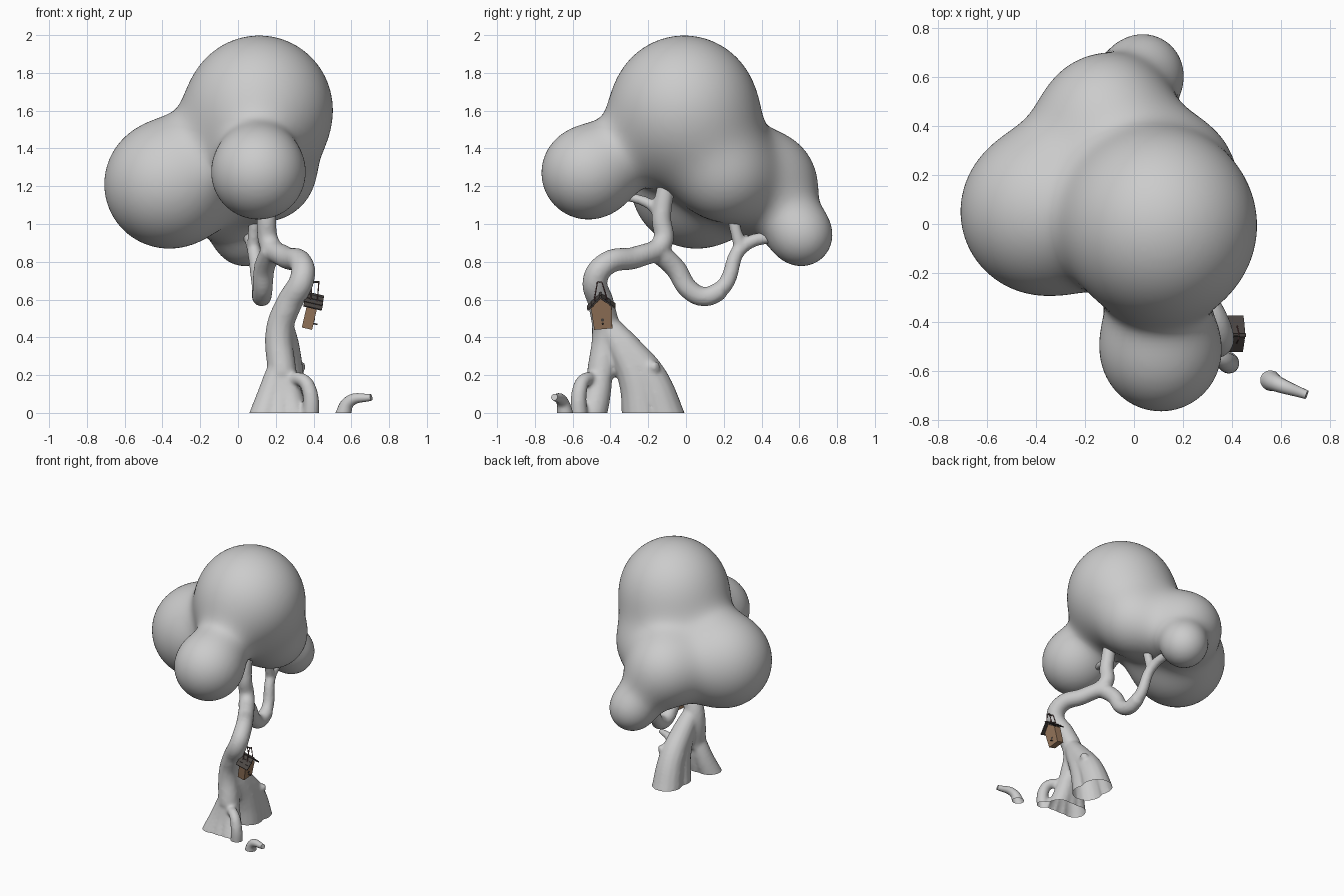
import bpy, bmesh, math
from mathutils import Vector, Matrix

if "Cube" in bpy.data.objects:
    bpy.data.objects.remove(bpy.data.objects["Cube"])


def select(objs):
    bpy.ops.object.select_all(action='DESELECT')
    for o in objs:
        o.select_set(True)
    bpy.context.view_layer.objects.active = objs[0]


def mat(name, rgb):
    m = bpy.data.materials.new(name)
    m.diffuse_color = (*rgb, 1)
    m.use_nodes = True
    m.node_tree.nodes["Principled BSDF"].inputs["Base Color"].default_value = m.diffuse_color
    return m


def mesh_object(name, bm, material=None):
    bmesh.ops.recalc_face_normals(bm, faces=bm.faces)
    me = bpy.data.meshes.new(name)
    bm.to_mesh(me)
    bm.free()
    o = bpy.data.objects.new(name, me)
    bpy.context.collection.objects.link(o)
    if material:
        me.materials.append(material)
    return o


def tube(name, r0, r1, *points):
    """Smooth limb through the points, radius going from r0 to r1."""
    cu = bpy.data.curves.new(name, 'CURVE')
    cu.dimensions = '3D'
    cu.bevel_depth = 1
    cu.bevel_resolution = 5
    cu.use_fill_caps = True
    s = cu.splines.new('BEZIER')
    s.bezier_points.add(len(points) - 1)
    for i, (p, co) in enumerate(zip(s.bezier_points, points)):
        p.co = co
        p.radius = r0 + (r1 - r0) * i / (len(points) - 1)
        p.handle_left_type = p.handle_right_type = 'AUTO'
    o = bpy.data.objects.new(name, cu)
    bpy.context.collection.objects.link(o)
    select([o])
    bpy.ops.object.convert(target='MESH')
    return bpy.context.view_layer.objects.active


def remesh(o, size, smooth):
    m = o.modifiers.new('fuse', 'REMESH')
    m.mode = 'VOXEL'
    m.voxel_size = size
    s = o.modifiers.new('soften', 'SMOOTH')
    s.iterations = smooth
    select([o])
    bpy.ops.object.convert(target='MESH')


# foliage: fused spheres pulled onto a smoothly blended surface
blobs = [(Vector((x, y, z)), r) for x, y, z, r in (
    (.112, -.01, 1.61, .387), (-.37, .05, 1.21, .337), (.11, -.52, 1.27, .244),
    (-.12, .43, 1.22, .253), (.04, .615, .935, .152), (.17, .2, 1.26, .22))]
bm = bmesh.new()
for c, r in blobs:
    bmesh.ops.create_icosphere(bm, subdivisions=4, radius=r + .03, matrix=Matrix.Translation(c))
foliage = mesh_object('foliage', bm)
remesh(foliage, .025, 8)
K = .085
for v in foliage.data.vertices:
    p = v.co.copy()
    for _ in range(8):
        total, grad = 0, Vector()
        for c, r in blobs:
            d = p - c
            w = math.exp((r - d.length) / K)
            total += w
            grad += d.normalized() * w
        grad /= total
        f = -K * math.log(total)
        p -= grad * max(-.03, min(.03, f / max(grad.length_squared, .3)))
    v.co = p
select([foliage])
bpy.ops.object.shade_smooth()

# trunk: bent stem and rising limb
limbs = [
    tube('stem', .077, .048, (.235, -.45, .2), (.22, -.425, .44), (.27, -.45, .58), (.34, -.48, .71),
         (.335, -.42, .79), (.25, -.26, .825), (.165, -.125, .9), (.15, -.13, 1.04), (.14, -.08, 1.3)),
    # sagging branch to the rear, its fork and a twig
    tube('sag', .058, .05, (.18, -.16, .86), (.14, -.06, .77), (.13, .02, .65), (.125, .1, .615), (.12, .19, .65)),
    tube('rise', .05, .03, (.125, .12, .615), (.115, .2, .67), (.08, .3, .88), (.04, .56, .94)),
    tube('fork', .034, .03, (.08, .29, .86), (.09, .23, 1.1)),
    tube('twig', .036, .022, (.14, -.12, 1.04), (.12, -.2, 1.11), (.08, -.34, 1.15)),
    # stub and looping root
    tube('stub', .055, .024, (.28, -.22, .24), (.345, -.15, .245)),
    tube('loop_root', .032, .046, (.24, -.46, .17), (.345, -.54, .172), (.38, -.565, .11), (.385, -.565, -.04)),
]
# flared toes of the front leg, ridges of the rear leg
for x in (.13, .22, .3):
    limbs.append(tube('toe', .055, .085, (.235, -.445, .3), (x / 2 + .115, -.465, .12), (x, -.51, -.05)))
for d in (0, .1):
    limbs.append(tube('rear_leg', .062, .112, (.235, -.41, .46), (.25, -.34 + d * .3, .34),
                      (.255, -.265 + d * .75, .18), (.245, -.225 + d * 1.2, -.05)))
select(limbs)
bpy.ops.object.join()
trunk = limbs[0]
trunk.name = 'trunk'
remesh(trunk, .011, 8)

# stray root tip
root_tip = tube('root_tip', .046, .018, (.55, -.635, -.03), (.59, -.655, .06), (.705, -.697, .083))

# cut both open at the ground
for o in (trunk, root_tip):
    bm = bmesh.new()
    bm.from_mesh(o.data)
    bmesh.ops.bisect_plane(bm, geom=bm.verts[:] + bm.edges[:] + bm.faces[:], plane_co=(0, 0, 0),
                           plane_no=(0, 0, 1), clear_inner=True)
    bm.to_mesh(o.data)
    bm.free()
    select([o])
    bpy.ops.object.shade_smooth_by_angle(angle=math.radians(50))

# birdhouse, built along its own axes and then tilted
wood = mat('wood', (.32, .19, .11))
dark = mat('dark_wood', (.07, .06, .055))
iron = mat('iron', (.2, .1, .1))
tilt = Matrix.Translation((.366, -.438, .45)) @ Matrix.Rotation(math.radians(13), 4, 'Y') \
    @ Matrix.Rotation(math.radians(5), 4, 'X')


def box(name, size, at, material, rot=0):
    bm = bmesh.new()
    bmesh.ops.create_cube(bm, size=1, matrix=tilt @ Matrix.Translation(at)
                          @ Matrix.Rotation(rot, 4, 'X') @ Matrix.Diagonal((*size, 1)))
    return mesh_object(name, bm, material)


def peg(name, radius, a, b, material):
    a, b = Vector(a), Vector(b)
    d = b - a
    bm = bmesh.new()
    bmesh.ops.create_cone(bm, cap_ends=True, segments=10, radius1=radius, radius2=radius, depth=d.length,
                          matrix=Matrix.Translation((a + b) / 2) @ d.to_track_quat('Z', 'Y').to_matrix().to_4x4())
    return mesh_object(name, bm, material)


# gabled body
bm = bmesh.new()
profile = [(-.048, 0), (.048, 0), (.055, .12), (0, .165), (-.055, .12)]
ends = [[bm.verts.new(tilt @ Vector((x, y, z))) for y, z in profile] for x in (-.028, .028)]
for ring in ends:
    bm.faces.new(ring)
for i in range(5):
    bm.faces.new((ends[0][i - 1], ends[0][i], ends[1][i], ends[1][i - 1]))
mesh_object('birdhouse_body', bm, wood)

# overlapping roof boards on both slopes
slope = math.radians(42)
for side in (-1, 1):
    for i in range(3):
        s = .016 + i * .031
        box('roof_board', (.1, .036, .008),
            (.002 * i, side * s * math.cos(slope), .178 - s * math.sin(slope)), dark, -side * (slope - .12))
box('roof_ridge', (.1, .014, .01), (0, 0, .182), dark)

# entrance, perch and hanger
for name, r, z, length in (('entrance', .009, .05, .003), ('perch', .004, .03, .023)):
    peg(name, r, tilt @ Vector((.027, 0, z)), tilt @ Vector((.027 + length, 0, z)), dark)
top = Vector((.408, -.457, .692))
for dx in (-.016, .02):
    tips = [top + Vector((dx, side * .012, 0)) for side in (-1, 1)]
    for side, tip in zip((-1, 1), tips):
        peg('hanger_rod', .003, tilt @ Vector((dx, side * .034, .155)), tip, iron)
    peg('hanger_bar', .003, *tips, iron)
peg('hanger_peg', .005, top - Vector((.068, 0, 0)), top + Vector((.024, 0, 0)), dark)
